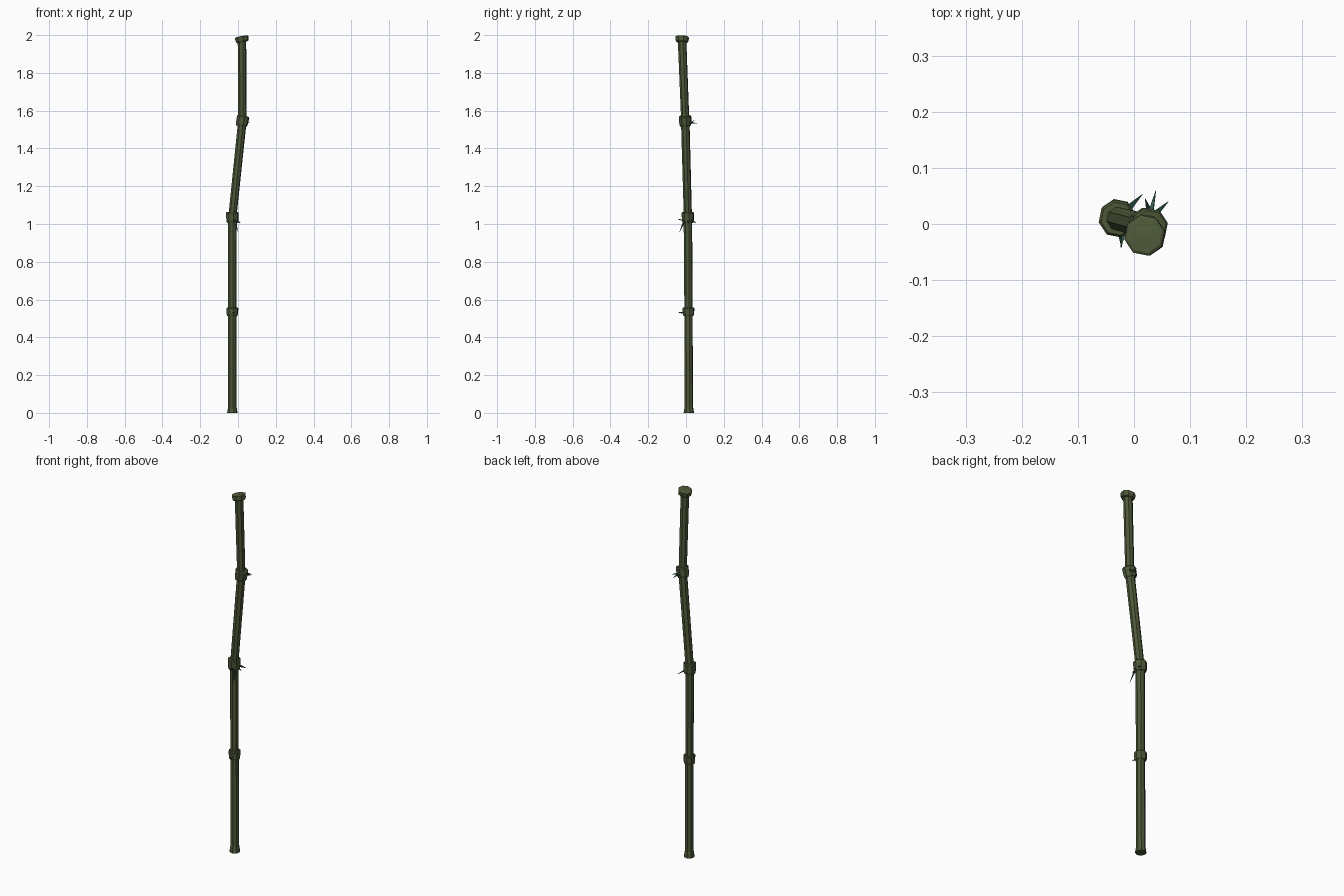
import bpy, bmesh, math
from mathutils import Vector, Matrix

if "Cube" in bpy.data.objects:
    bpy.data.objects.remove(bpy.data.objects["Cube"])


def material(name, rgb):
    m = bpy.data.materials.new(name)
    m.diffuse_color = (*rgb, 1)
    m.use_nodes = True
    m.node_tree.nodes["Principled BSDF"].inputs["Base Color"].default_value = m.diffuse_color
    return m


STALK = material("stalk_green", (0.075, 0.098, 0.04))
THORN = material("thorn_green", (0.03, 0.10, 0.065))


def tube(name, rings, sides, mat):
    """Loft flat-shaded rings; each ring is (centre, axis, radius)."""
    bm = bmesh.new()
    loops = []
    for centre, axis, r in rings:
        rot = Vector((0, 0, 1)).rotation_difference(Vector(axis))
        loop = []
        for i in range(sides):
            a = 2 * math.pi * (i + 0.25) / sides
            p = rot @ Vector((r * math.cos(a), r * math.sin(a), 0))
            loop.append(bm.verts.new(Vector(centre) + p))
        loops.append(loop)
    for lo, hi in zip(loops, loops[1:]):
        for i in range(sides):
            j = (i + 1) % sides
            bm.faces.new((lo[i], lo[j], hi[j], hi[i]))
    bm.faces.new(loops[0][::-1])
    bm.faces.new(loops[-1])
    bmesh.ops.recalc_face_normals(bm, faces=bm.faces[:])
    me = bpy.data.meshes.new(name)
    bm.to_mesh(me)
    bm.free()
    me.materials.append(mat)
    ob = bpy.data.objects.new(name, me)
    bpy.context.collection.objects.link(ob)
    return ob


# joint centres along the bent cane, and the tilt of the knuckle at each joint
joints = [Vector(p) for p in ((-0.03, 0.015, 0), (-0.03, 0.013, 0.535),
                              (-0.03, 0.01, 1.035), (0.023, -0.004, 1.545),
                              (0.021, -0.021, 1.978))]
tilts = [(0, 0, 1), (0.03, 0, 1), (0.02, -0.02, 1), (0.2, -0.04, 1), (-0.2, 0.06, 1)]

# cane sections between the joints
for n, (a, b) in enumerate(zip(joints, joints[1:])):
    d = (b - a).normalized()
    rings = [(a, d, 0.022), (a.lerp(b, 0.5), d, 0.0225), (b, d, 0.023)]
    if n == 0:  # flared foot
        rings = [(a, (0, 0, 1), 0.028), (a + d * 0.035, d, 0.0225), (b, d, 0.0225)]
    tube(f"cane_section_{n + 1}", rings, 8, STALK)

# knuckles: slightly flared collars round each joint
halves = [0, 0.023, 0.029, 0.028, 0.015]
radii = [0, 0.032, 0.034, 0.034, 0.037]
for n in range(1, 5):
    c, t, h, r = joints[n], Vector(tilts[n]).normalized(), halves[n], radii[n]
    rings = [(c - t * h, t, r * 0.82), (c - t * h * 0.55, t, r * 0.95),
             (c + t * h * 0.8, t, r), (c + t * h, t, r * 0.88)]
    if n == 4:  # low domed end cap
        rings.append((c + t * (h + 0.002), t, 0.004))
    tube(f"knuckle_{n}", rings, 8, STALK)

# small thorns at the knuckles: (root, tip)
thorns = [((-0.024, -0.012, 0.53), (-0.022, -0.042, 0.532)),
          ((-0.008, 0.03, 1.02), (0.015, 0.053, 1.005)),
          ((-0.004, 0.012, 1.015), (0.012, 0.012, 1.005)),
          ((-0.018, -0.014, 1.02), (-0.024, -0.042, 1.025)),
          ((-0.012, -0.012, 1.01), (-0.002, -0.035, 0.955)),
          ((0.03, 0.02, 1.54), (0.039, 0.06, 1.53)),
          ((0.038, 0.018, 1.54), (0.061, 0.04, 1.535)),
          ((0.028, 0.02, 1.53), (0.02, 0.045, 1.55))]
for n, (root, tip) in enumerate(thorns):
    d = Vector(tip) - Vector(root)
    tube(f"thorn_{n + 1}", [(root, d, 0.006), (tip, d, 0.0005)], 4, THORN)
